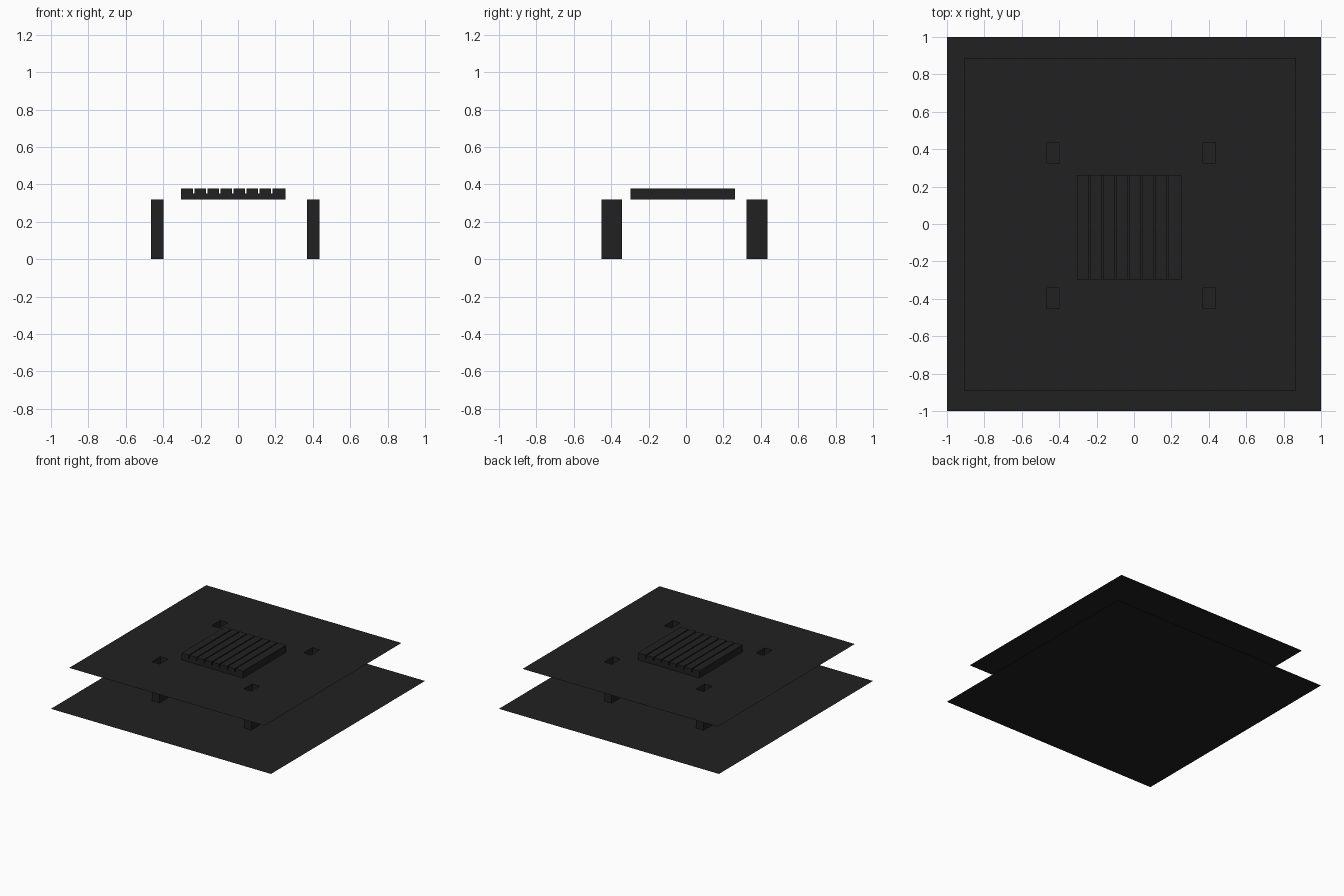
import bpy, bmesh

if "Cube" in bpy.data.objects:
    bpy.data.objects.remove(bpy.data.objects["Cube"])

dark = bpy.data.materials.new("dark")
dark.diffuse_color = (0.015, 0.015, 0.016, 1)
dark.use_nodes = True
dark.node_tree.nodes["Principled BSDF"].inputs["Base Color"].default_value = dark.diffuse_color

TOP = 0.32                                   # height of the table sheet
LEG_X = [(-0.466, -0.397), (0.369, 0.437)]
LEG_Y = [(-0.451, -0.341), (0.324, 0.437)]
SLAB_X, SLAB_Y, SLAB_Z = (-0.304, 0.255), (-0.298, 0.261), 0.377


def finish(name, bm):
    bmesh.ops.remove_doubles(bm, verts=bm.verts, dist=1e-5)
    me = bpy.data.meshes.new(name)
    bm.to_mesh(me)
    bm.free()
    me.materials.append(dark)
    ob = bpy.data.objects.new(name, me)
    bpy.context.collection.objects.link(ob)
    return ob


def sheet(name, xr, yr, z, holes=()):
    """Flat sheet cut into cells, leaving out the rectangular holes."""
    xs = sorted({*xr, *(v for h in holes for v in h[0])})
    ys = sorted({*yr, *(v for h in holes for v in h[1])})
    bm = bmesh.new()
    for x0, x1 in zip(xs, xs[1:]):
        for y0, y1 in zip(ys, ys[1:]):
            cx, cy = (x0 + x1) / 2, (y0 + y1) / 2
            if any(a < cx < b and c < cy < d for (a, b), (c, d) in holes):
                continue
            bm.faces.new([bm.verts.new((x, y, z)) for x, y in
                          ((x0, y0), (x1, y0), (x1, y1), (x0, y1))])
    bmesh.ops.remove_doubles(bm, verts=bm.verts, dist=1e-5)
    bmesh.ops.dissolve_limit(bm, angle_limit=0.01, verts=bm.verts, edges=bm.edges)
    return finish(name, bm)


# Floor and raised sheet, open above each leg and under the slab
legs = [(x, y) for x in LEG_X for y in LEG_Y]
sheet("floor", (-1, 1), (-1, 1), 0)
sheet("table_sheet", (-0.909, 0.866), (-0.893, 0.885), TOP, legs + [(SLAB_X, SLAB_Y)])

# Hollow legs, open at the top
for i, ((x0, x1), (y0, y1)) in enumerate(legs):
    bm = bmesh.new()
    bmesh.ops.create_cube(bm, size=1)
    for v in bm.verts:
        v.co = (x1 if v.co.x > 0 else x0, y1 if v.co.y > 0 else y0,
                TOP if v.co.z > 0 else 0)
    bm.normal_update()
    bmesh.ops.delete(bm, geom=[f for f in bm.faces if f.normal.z > 0.5], context='FACES')
    finish(f"leg_{i + 1}", bm)

# Slatted slab: comb profile with seven grooves, extruded front to back
profile = [(SLAB_X[0], TOP), (SLAB_X[0], SLAB_Z)]
for i in range(7):
    g = -0.236 + i * 0.0695
    profile += [(g - 0.004, SLAB_Z), (g - 0.004, 0.35), (g + 0.004, 0.35), (g + 0.004, SLAB_Z)]
profile += [(SLAB_X[1], SLAB_Z), (SLAB_X[1], TOP)]
bm = bmesh.new()
front = [bm.verts.new((x, SLAB_Y[0], z)) for x, z in profile]
back = [bm.verts.new((x, SLAB_Y[1], z)) for x, z in profile]
bm.faces.new(front)
bm.faces.new(back[::-1])
for i in range(len(profile) - 1):            # underside stays open
    bm.faces.new((front[i], back[i], back[i + 1], front[i + 1]))
bmesh.ops.recalc_face_normals(bm, faces=bm.faces)
finish("slatted_slab", bm)
